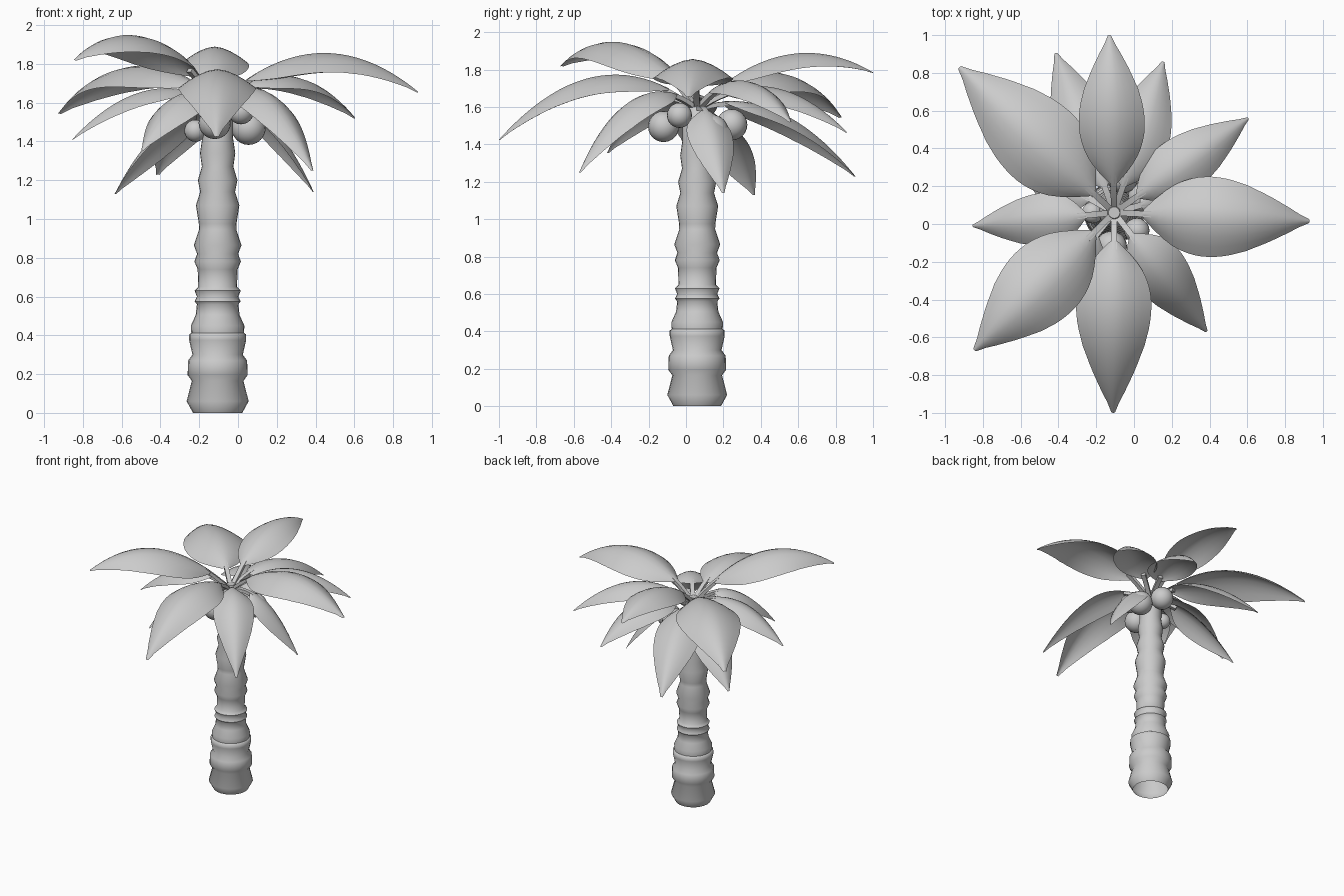
import bpy, bmesh, math
from mathutils import Vector

if "Cube" in bpy.data.objects:
    bpy.data.objects.remove(bpy.data.objects["Cube"])

CX, CY, ROOT_Z = -0.105, 0.06, 1.60


def finish(name, bm, angle=40):
    bmesh.ops.recalc_face_normals(bm, faces=bm.faces)
    me = bpy.data.meshes.new(name)
    bm.to_mesh(me)
    bm.free()
    ob = bpy.data.objects.new(name, me)
    bpy.context.collection.objects.link(ob)
    bpy.ops.object.select_all(action='DESELECT')
    ob.select_set(True)
    bpy.context.view_layer.objects.active = ob
    bpy.ops.object.shade_smooth_by_angle(angle=math.radians(angle))
    return ob


def loft(bm, rings):
    rows = [[bm.verts.new(p) for p in r] for r in rings]
    n = len(rows[0])
    for a, b in zip(rows, rows[1:]):
        for i in range(n):
            bm.faces.new((a[i], a[(i + 1) % n], b[(i + 1) % n], b[i]))
    bm.faces.new(rows[-1])


# Trunk: stack of flaring bark rings (radius, height), open underneath
profile = [(.127, 0), (.16, .06), (.133, .165), (.155, .195), (.152, .27), (.13, .3),
           (.147, .375), (.147, .405), (.136, .412), (.138, .45), (.113, .505), (.107, .56),
           (.119, .575), (.107, .6), (.119, .63), (.1, .65), (.103, .74), (.12, .78),
           (.106, .82), (.123, .865), (.096, .945), (.097, .975), (.112, 1.07), (.09, 1.14),
           (.102, 1.2), (.081, 1.27), (.091, 1.34), (.079, 1.42), (.08, 1.5), (.055, 1.57),
           (.03, 1.63)]
bm = bmesh.new()
SIDES = 24
loft(bm, [[(CX + r * math.cos(k * math.tau / SIDES), CY + r * math.sin(k * math.tau / SIDES), z)
           for k in range(SIDES)] for r, z in profile])
finish("trunk", bm, 60)


def interp(table, t):
    for (a, va), (b, vb) in zip(table, table[1:]):
        if t <= b:
            return va + (vb - va) * (t - a) / (b - a)
    return table[-1][1]


# Leaf outline: half width along the blade
OUTLINE = [(0, .12), (.06, .45), (.13, .72), (.22, .9), (.32, .99), (.42, 1), (.53, .95),
           (.65, .82), (.78, .59), (.89, .33), (.96, .13), (1, .05)]


def leaf(name, tx, ty, tz, zmid, width):
    """Arched blade on a thin stalk, following a parabola from crown to tip."""
    d = Vector((tx - CX, ty - CY, 0))
    length = d.length
    d.normalize()
    side = Vector((-d.y, d.x, 0))
    zc = 2 * zmid - (ROOT_Z + tz) / 2

    def frame(u):
        z = (1 - u) ** 2 * ROOT_Z + 2 * u * (1 - u) * zc + u * u * tz
        slope = (2 * (1 - u) * (zc - ROOT_Z) + 2 * u * (tz - zc)) / length
        tangent = (d + Vector((0, 0, slope))).normalized()
        return Vector((CX, CY, z)) + d * (u * length), tangent.cross(side)

    start = .15 / length
    bm = bmesh.new()
    rows = []
    for i in range(21):
        t = i / 20
        p, up = frame(start + (1 - start) * t)
        w = width * interp(OUTLINE, t)
        rows.append([bm.verts.new(p + side * (w * v) - up * (.48 * w * abs(v) ** 1.7))
                     for v in [k / 4 for k in range(-4, 5)]])
    for a, b in zip(rows, rows[1:]):
        for k in range(8):
            bm.faces.new((a[k], b[k], b[k + 1], a[k + 1]))
    finish(name, bm, 60)

    bm = bmesh.new()
    rings = []
    for i in range(6):
        p, up = frame(start * 1.3 * i / 5)
        rings.append([p + side * (.016 * a) + up * (.012 * b - .014)
                      for a, b in ((-1, -1), (1, -1), (1, 1), (-1, 1))])
    loft(bm, rings)
    finish(name + "_stalk", bm)


# tip x, tip y, tip z, height halfway, half width
LEAVES = [
    (.93, .015, 1.655, 1.855, .213), (-.11, -1.0, 1.425, 1.765, .20),
    (-.845, -.668, 1.82, 1.935, .215), (-.925, .83, 1.545, 1.79, .23),
    (-.13, 1.0, 1.785, 1.877, .175), (.155, .86, 1.465, 1.705, .165),
    (-.415, .905, 1.23, 1.58, .17), (.605, .56, 1.52, 1.74, .15),
    (.385, -.57, 1.25, 1.65, .15), (.39, .20, 1.14, 1.52, .125),
    (-.635, .365, 1.13, 1.48, .15), (-.855, -.01, 1.41, 1.66, .14),
    (-.495, -.42, 1.355, 1.635, .15)]
for n, args in enumerate(LEAVES):
    leaf(f"leaf_{n + 1}", *args)

# Coconuts hanging under the crown: x, y, z, radius
for n, (x, y, z, r) in enumerate([(.015, -.035, 1.555, .067), (-.12, -.12, 1.495, .083),
                                  (.055, .14, 1.47, .088), (-.06, .245, 1.505, .083),
                                  (-.22, .06, 1.455, .057)]):
    bm = bmesh.new()
    bmesh.ops.create_uvsphere(bm, u_segments=20, v_segments=12, radius=r)
    bmesh.ops.translate(bm, verts=bm.verts, vec=(x, y, z))
    finish(f"coconut_{n + 1}", bm, 60)
